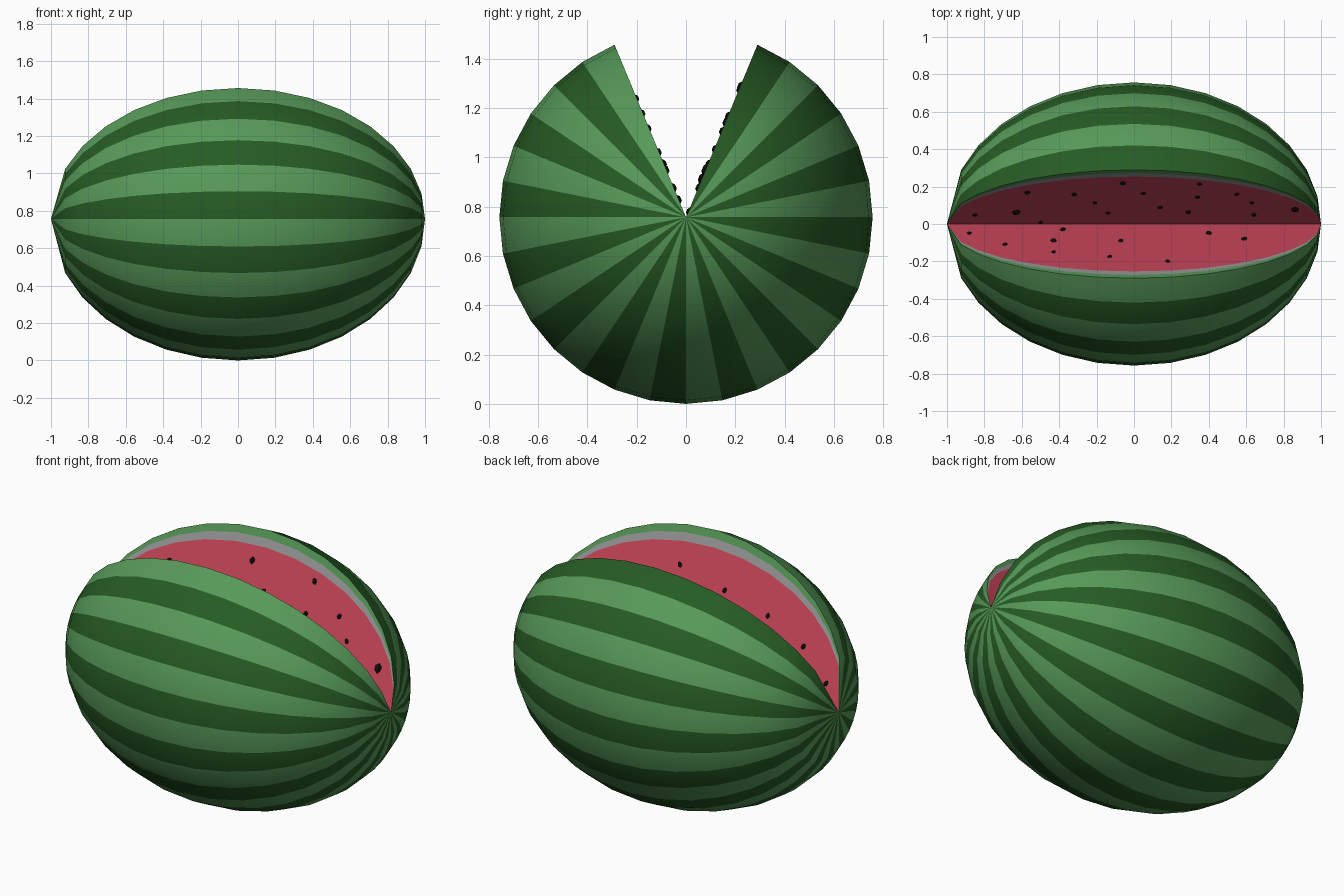
import bpy, bmesh, math, random
from mathutils import Vector, Matrix

if "Cube" in bpy.data.objects:
    bpy.data.objects.remove(bpy.data.objects["Cube"])

R = 0.757                     # radius; the long half axis is 1
STEP = math.pi / 16           # 32 sides around, 16 rings along
GAP = 2 * STEP                # half angle of the missing wedge
random.seed(4)


def material(name, rgb):
    m = bpy.data.materials.new(name)
    m.diffuse_color = (*rgb, 1)
    m.use_nodes = True
    m.node_tree.nodes["Principled BSDF"].inputs["Base Color"].default_value = m.diffuse_color
    return m


LIGHT = material("light_green", (0.095, 0.32, 0.10))
DARK = material("dark_green", (0.02, 0.105, 0.018))
WHITE = material("pith_grey", (0.32, 0.32, 0.32))
RED = material("flesh_red", (0.60, 0.062, 0.105))
BLACK = material("seed_black", (0.006, 0.005, 0.004))

# Rings along x; the left end closes straight to its tip
RINGS = [(math.cos(k * STEP), math.sin(k * STEP)) for k in range(17) if k != 15]


def point(ring, angle, scale=1.0):
    x, r = ring
    r *= R * scale
    return Vector((x, r * math.sin(angle), R + r * math.cos(angle)))


def finish(name, bm, mats, smooth=False):
    bmesh.ops.remove_doubles(bm, verts=bm.verts, dist=1e-5)
    bmesh.ops.dissolve_degenerate(bm, edges=bm.edges, dist=1e-6)
    me = bpy.data.meshes.new(name)
    bm.to_mesh(me)
    bm.free()
    for m in mats:
        me.materials.append(m)
    ob = bpy.data.objects.new(name, me)
    bpy.context.collection.objects.link(ob)
    if smooth:
        bpy.ops.object.select_all(action='DESELECT')
        ob.select_set(True)
        bpy.context.view_layer.objects.active = ob
        bpy.ops.object.shade_smooth_by_angle(angle=math.radians(30))
    return ob


def strip(bm, side_a, side_b, outward, index=0):
    """Faces between two lines of points, turned to face outward(centre)."""
    for a0, a1, b1, b0 in zip(side_a, side_a[1:], side_b[1:], side_b):
        pts = []
        for p in (a0, a1, b1, b0):
            if all((p - q).length > 1e-5 for q in pts):
                pts.append(p)
        if len(pts) < 3:
            continue
        f = bm.faces.new([bm.verts.new(p) for p in pts])
        f.material_index = index
        f.normal_update()
        if f.normal.dot(outward(f.calc_center_median())) < 0:
            f.normal_flip()


# Striped rind
bm = bmesh.new()
for i in range(28):
    a = -GAP - i * STEP
    strip(bm, [point(r, a) for r in RINGS], [point(r, a - STEP) for r in RINGS],
          lambda c: c - Vector((0, 0, R)), i % 2)
finish("rind", bm, [LIGHT, DARK], smooth=True)

# Bands on both cut faces
for name, inner, outer, mat in (("flesh", 0.0, 0.875, RED),
                                ("pith", 0.875, 0.94, WHITE),
                                ("rind_edge", 0.94, 1.0, LIGHT)):
    bm = bmesh.new()
    for s in (-1, 1):
        n = Vector((0, -s * math.cos(GAP), math.sin(GAP)))
        strip(bm, [point(r, s * GAP, inner) for r in RINGS],
              [point(r, s * GAP, outer) for r in RINGS], lambda c, n=n: n)
    finish(name, bm, [mat])

# Seeds on the cut faces, as (x, y) seen from the top
SEEDS = [(-.88, -.05), (-.69, -.11), (-.43, -.15), (-.43, -.09), (-.38, -.03),
         (-.07, -.09), (-.13, -.175), (.18, -.2), (.40, -.05), (.59, -.08),
         (-.85, .05), (-.63, .065), (-.57, .17), (-.5, .01), (-.32, .16),
         (-.21, .115), (-.14, .06), (-.06, .22), (.05, .165), (.14, .09),
         (.29, .065), (.34, .145), (.35, .215), (.55, .16), (.63, .115),
         (.64, .05), (.86, .08)]
bm = bmesh.new()
for x, y in SEEDS:
    s = 1 if y > 0 else -1
    size = 0.022 if x in (.86, -.63) else random.uniform(0.012, 0.017)
    pos = Vector((x, y, R + abs(y) / math.tan(GAP)))
    mat = (Matrix.Translation(pos) @ Matrix.Rotation(-s * GAP, 4, 'X')
           @ Matrix.Rotation(random.uniform(-0.6, 0.6), 4, 'Y')
           @ Matrix.Diagonal((size, size * 0.75, size * 1.3, 1)))
    bmesh.ops.create_icosphere(bm, subdivisions=1, radius=1, matrix=mat)
finish("seeds", bm, [BLACK])
